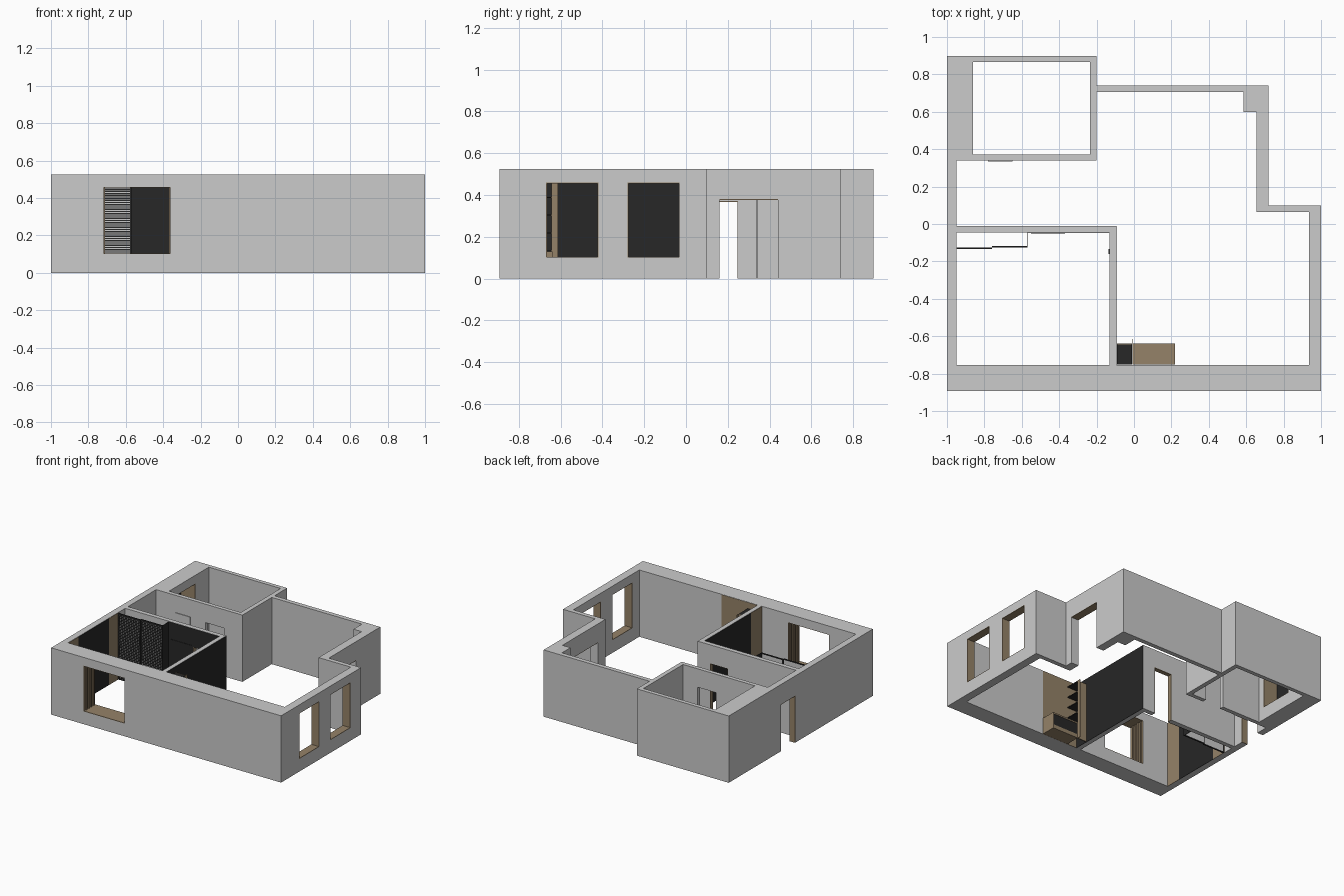
import bpy, bmesh

if "Cube" in bpy.data.objects:
    bpy.data.objects.remove(bpy.data.objects["Cube"])

H = 0.525


def material(name, rgb):
    m = bpy.data.materials.new(name)
    m.diffuse_color = (*rgb, 1)
    m.use_nodes = True
    m.node_tree.nodes["Principled BSDF"].inputs["Base Color"].default_value = m.diffuse_color
    return m


BLACK = material("black_paint", (0.02, 0.02, 0.02))
WOOD = material("wood", (0.30, 0.225, 0.14))


def finish(name, bm, mat=None):
    bmesh.ops.recalc_face_normals(bm, faces=bm.faces)
    me = bpy.data.meshes.new(name)
    bm.to_mesh(me)
    bm.free()
    ob = bpy.data.objects.new(name, me)
    bpy.context.collection.objects.link(ob)
    if mat:
        me.materials.append(mat)
    return ob


def prism(name, pts, z0, z1):
    bm = bmesh.new()
    f = bm.faces.new([bm.verts.new((x, y, z0)) for x, y in pts])
    ex = bmesh.ops.extrude_face_region(bm, geom=[f])["geom"]
    bmesh.ops.translate(bm, vec=(0, 0, z1 - z0),
                        verts=[v for v in ex if isinstance(v, bmesh.types.BMVert)])
    return finish(name, bm)


def add_box(bm, x0, x1, y0, y1, z0, z1):
    vs = bmesh.ops.create_cube(bm, size=1)["verts"]
    for v in vs:
        v.co = (x0 if v.co.x < 0 else x1, y0 if v.co.y < 0 else y1, z0 if v.co.z < 0 else z1)


def boxes(name, items, mat=None):
    bm = bmesh.new()
    for b in items:
        add_box(bm, *b)
    return finish(name, bm, mat)


def rect(x0, x1, y0, y1):
    return [(x0, y0), (x1, y0), (x1, y1), (x0, y1)]


# Wall shell: outer outline with the rooms carved out
walls = prism("walls", [(-1, -0.893), (1, -0.893), (1, 0.10), (0.72, 0.10), (0.72, 0.74),
                        (-0.2, 0.74), (-0.2, 0.897), (-1, 0.897)], 0, H)
living = [(-0.095, -0.755), (0.935, -0.755), (0.935, 0.065), (0.655, 0.065), (0.655, 0.6),
          (0.585, 0.6), (0.585, 0.705), (-0.2, 0.705), (-0.2, 0.34), (-0.95, 0.34),
          (-0.95, -0.01), (-0.095, -0.01)]
cutters = [prism("cut_living", living, -0.1, H + 0.1),
           prism("cut_bedroom", rect(-0.95, -0.13, -0.755, -0.045), -0.1, H + 0.1),
           prism("cut_bath", rect(-0.86, -0.235, 0.372, 0.865), -0.1, H + 0.1)]

# Openings: name, axis through the wall, wall span, opening span, z range, lined, jambs
openings = [
    ("front_window", "y", (-0.893, -0.755), (-0.72, -0.36), (0.10, 0.46), "full"),
    ("side_window_front", "x", (0.935, 1), (-0.67, -0.42), (0.10, 0.46), "full"),
    ("side_window_back", "x", (0.935, 1), (-0.28, -0.03), (0.10, 0.46), "full"),
    ("entrance", "x", (-1, -0.95), (0.07, 0.25), (0, 0.37), "full"),
    ("balcony_door", "x", (0.655, 0.72), (0.16, 0.44), (0, 0.38), "lintel"),
    ("bedroom_door", "y", (-0.045, -0.01), (-0.36, -0.20), (0, 0.38), "full"),
    ("bath_door", "y", (0.34, 0.372), (-0.52, -0.36), (0, 0.38), "none"),
    ("bath_niche", "x", (-0.985, -0.86), (0.42, 0.70), (0.10, 0.46), "full"),
]


def oriented(axis, w, o, z):
    return (*w, *o, *z) if axis == "x" else (*o, *w, *z)


T = 0.004
for name, ax, w, o, z, lining in openings:
    z0 = z[0] if z[0] > 0 else -0.1
    near = w[0] if name == "bath_niche" else w[0] - 0.015
    cutters.append(boxes("cut_" + name,
                         [oriented(ax, (near, w[1] + 0.015), o, (z0, z[1]))]))
    parts = []
    if lining != "none":
        parts.append(oriented(ax, w, o, (z[1] - T, z[1])))
    if lining == "full":
        parts.append(oriented(ax, w, (o[0], o[0] + T), z))
        parts.append(oriented(ax, w, (o[1] - T, o[1]), z))
        if z[0] > 0:
            parts.append(oriented(ax, w, o, (z[0], z[0] + T)))
    if parts:
        boxes(name + "_lining", parts, WOOD)

for c in cutters:
    m = walls.modifiers.new(c.name, "BOOLEAN")
    m.operation = "DIFFERENCE"
    m.solver = "EXACT"
    m.object = c
bpy.context.view_layer.objects.active = walls
walls.select_set(True)
for m in list(walls.modifiers):
    bpy.ops.object.modifier_apply(modifier=m.name)
for c in cutters:
    bpy.data.objects.remove(c)

# Ribs on the front window reveal
boxes("front_window_ribs", [(x, x + 0.006, y, y + 0.012, 0.104, 0.456)
                            for x in (-0.716, -0.370) for y in (-0.87, -0.84, -0.81, -0.78)], WOOD)

# Black painted wall faces
P = 0.002
boxes("black_wall_faces", [
    (-0.095, -0.095 + P, -0.755, -0.01, 0, H - P),
    (-0.13 - P, -0.13, -0.62, -0.045, 0, H - P),
    (-0.95, -0.95 + P, -0.63, -0.25, 0, H - P),
    (-0.57, -0.36, -0.045 - P, -0.045, 0, H - P),
    (-0.20, -0.13, -0.045 - P, -0.045, 0, H - P),
    (-0.36, -0.20, -0.045 - P, -0.045, 0.38, H - P),
    (-0.985, -0.985 + P, 0.424, 0.696, 0.104, 0.456)], BLACK)

# Wood wall panels
boxes("wood_wall_panels", [
    (-0.13 - P, -0.13, -0.755, -0.62, 0, H - P),
    (-0.95, -0.95 + P, -0.755, -0.63, 0, H - P),
    (-0.95, -0.95 + P, -0.25, -0.125, 0, H - P),
    (-0.095, 0.22, -0.755, -0.755 + P, 0, H - P)], WOOD)

# Wardrobe: two slatted sliding doors and a side panel
for name, x0, y in (("left", -0.948, -0.133), ("right", -0.76, -0.124)):
    x1 = x0 + 0.19
    slats = [(x0, x1, y, y + 0.004, 0.012 * i, 0.012 * i + 0.007) for i in range(43)]
    slats += [(x, x + 0.007, y - 0.001, y + 0.007, 0, 0.52) for x in (x0, x1 - 0.007)]
    slats += [(x0, x1, y - 0.001, y + 0.007, z, z + 0.008) for z in (0, 0.512)]
    boxes("wardrobe_door_" + name, slats, BLACK)
    boxes("wardrobe_board_" + name, [(x0 + 0.007, x1 - 0.007, y + 0.004, y + 0.006, 0.008, 0.512)])
boxes("wardrobe_side", [(-0.573, -0.57, -0.126, -0.045, 0, 0.52)], BLACK)

# Sliding door leaves and handle
boxes("bedroom_door_leaf", [(-0.55, -0.37, -0.050, -0.046, 0, 0.39)], BLACK)
boxes("bath_door_leaf", [(-0.78, -0.65, 0.335, 0.34, 0, 0.39)])
boxes("bedroom_handle", [(-0.137, -0.131, -0.16, -0.135, 0.2, 0.22)], BLACK)

# Corner cabinet with open black shelves, and a low bench beside it
boxes("cabinet_shelves", [(-0.092, -0.01, -0.752, -0.645, z, z + 0.006)
                          for z in (0.13, 0.215, 0.30, 0.385, 0.47)], BLACK)
boxes("cabinet_front", [(-0.092, -0.01, -0.645, -0.638, 0, 0.476),
                        (-0.012, -0.008, -0.638, -0.614, 0, 0.476)], WOOD)
boxes("bench", [(-0.008, 0.22, -0.752, -0.638, 0.118, 0.13),
                (-0.008, 0.22, -0.752, -0.638, 0, 0.03),
                (0.214, 0.22, -0.752, -0.638, 0.03, 0.118),
                (-0.008, -0.002, -0.752, -0.638, 0.03, 0.118)], WOOD)
boxes("bench_front", [(-0.002, 0.214, -0.648, -0.641, 0.03, 0.118)], BLACK)
